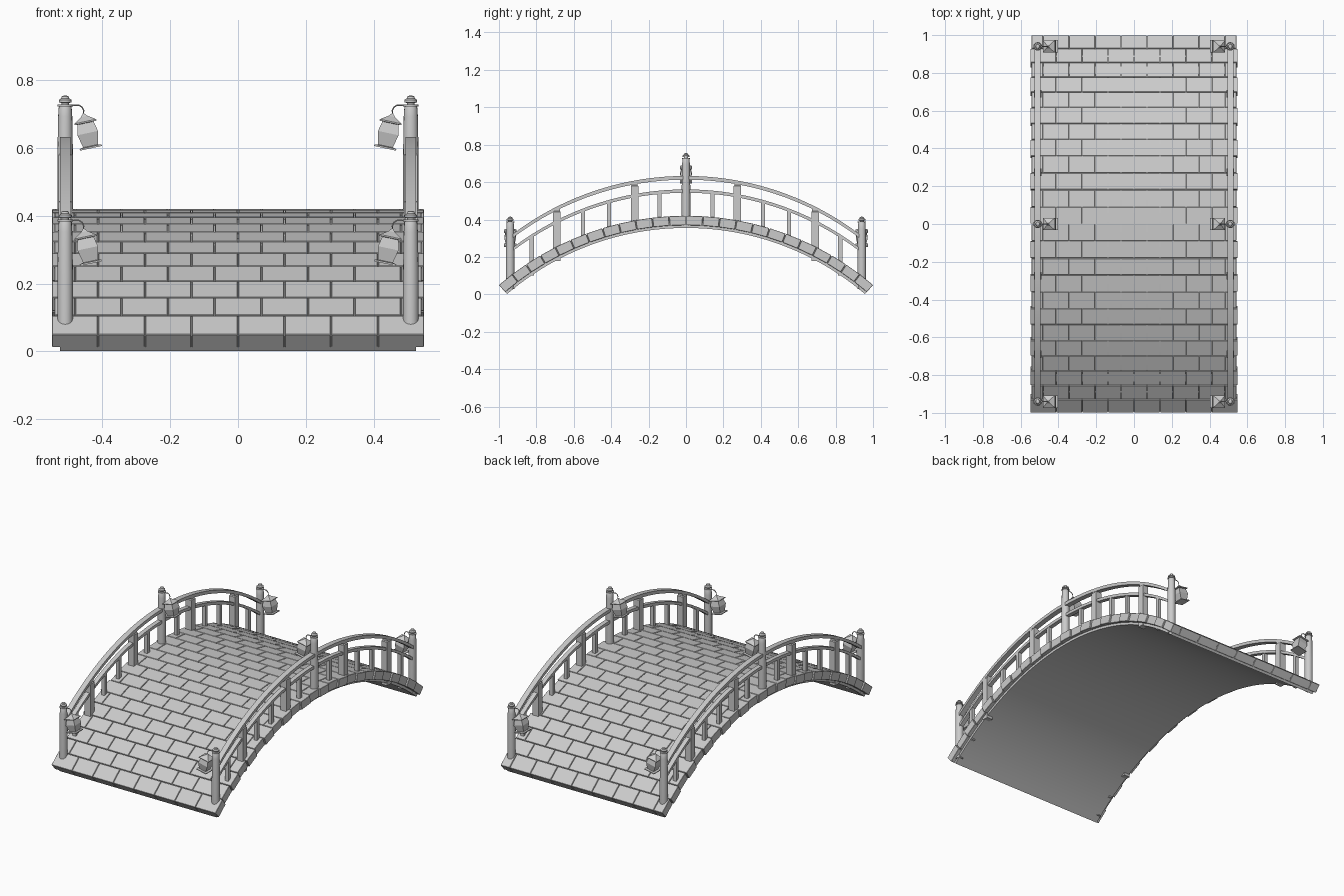
import bpy, bmesh
from math import sin, cos, asin, sqrt, pi
from mathutils import Matrix, Vector

if "Cube" in bpy.data.objects:
    bpy.data.objects.remove(bpy.data.objects["Cube"])

R, TOP = 1.536, 0.42          # deck arc radius and crown height
A = asin(1.0 / R)             # half angle of the arc


def arc(a, r):
    return r * sin(a), TOP - R + r * cos(a)


def deck(y):
    return TOP - R + sqrt(R * R - y * y)


def finish(name, bm, smooth=False):
    bmesh.ops.recalc_face_normals(bm, faces=bm.faces)
    me = bpy.data.meshes.new(name)
    bm.to_mesh(me)
    bm.free()
    ob = bpy.data.objects.new(name, me)
    bpy.context.collection.objects.link(ob)
    if smooth:
        bpy.ops.object.select_all(action='DESELECT')
        ob.select_set(True)
        bpy.context.view_layer.objects.active = ob
        bpy.ops.object.shade_smooth_by_angle(angle=0.6)
    return ob


def sweep(bm, rings):
    loops = [[bm.verts.new(p) for p in ring] for ring in rings]
    n = len(loops[0])
    for a, b in zip(loops, loops[1:]):
        for i in range(n):
            bm.faces.new((a[i], a[(i + 1) % n], b[(i + 1) % n], b[i]))
    bm.faces.new(loops[0])
    bm.faces.new(loops[-1][::-1])


def section(x0, x1, top, bottom):
    return [(x0, *top), (x1, *top), (x1, *bottom), (x0, *bottom)]


def lathe(bm, profile, n, mat):
    k, off = (sqrt(2), pi / 4) if n == 4 else (1, 0)
    sweep(bm, [[mat @ Vector((r * k * cos(off + 2 * pi * i / n),
                              r * k * sin(off + 2 * pi * i / n), z))
                for i in range(n)] for r, z in profile])


def tube(bm, pts, r, n=6):
    rings = []
    for i, p in enumerate(pts):
        d = Vector(pts[min(i + 1, len(pts) - 1)]) - Vector(pts[max(i - 1, 0)])
        q = d.to_track_quat('Z', 'Y')
        rings.append([Vector(p) + q @ Vector((r * cos(2 * pi * k / n), r * sin(2 * pi * k / n), 0))
                      for k in range(n)])
    sweep(bm, rings)


# smooth curved slab beneath the paving
bm = bmesh.new()
sweep(bm, [section(-0.525, 0.525, arc(a, R - 0.007), arc(a, R - 0.065))
           for a in [A * 0.998 * (i / 24 - 1) for i in range(49)]])
finish("deck_slab", bm, True)

# staggered paving stones
bm = bmesh.new()
ROWS, W, g = 24, 1.1 / 8, 0.0015
for row in range(ROWS):
    a0 = -A + 2 * A * row / ROWS + (g / R if row else 0)
    a1 = -A + 2 * A * (row + 1) / ROWS - (g / R if row < ROWS - 1 else 0)
    half = 0.55 if row % 2 == 0 else 0.543
    shift = 0 if row % 2 == 0 else W / 2
    cuts = [-half] + [c for c in (-0.55 + shift + W * i for i in range(9))
                      if abs(c) < half - 0.02] + [half]
    for x0, x1 in zip(cuts, cuts[1:]):
        sweep(bm, [section(x0 + g, x1 - g, arc(a, R), arc(a, R - 0.05)) for a in (a0, a1)])
stones = finish("paving_stones", bm)
bev = stones.modifiers.new("worn_edges", 'BEVEL')
bev.width, bev.segments = 0.0015, 1

POST = [(0.022, 0.0), (0.023, 0.02), (0.023, 0.2), (0.021, 0.325), (0.019, 0.352), (0.016, 0.358),
        (0.011, 0.36), (0.011, 0.365), (0.019, 0.367), (0.019, 0.374), (0.012, 0.379),
        (0.010, 0.385), (0.004, 0.387)]
LANTERN = [(0.001, 0.0), (0.010, -0.010), (0.033, -0.025), (0.033, -0.029), (0.024, -0.030),
           (0.031, -0.060), (0.022, -0.099), (0.033, -0.101), (0.033, -0.106)]

for s, side in ((-1, "left"), (1, "right")):
    X = s * 0.51
    # hand rails following the deck curve
    for part, off, w, t in (("upper_rail", 0.203, 0.016, 0.010), ("lower_rail", 0.132, 0.013, 0.009)):
        bm = bmesh.new()
        sweep(bm, [section(X - w, X + w, (y, deck(y) + off + t), (y, deck(y) + off - t))
                   for y in [0.945 * (i / 16 - 1) for i in range(33)]])
        finish(f"{side}_{part}", bm, True)

    # intermediate posts and thin balusters
    bm_mid, bm_bal = bmesh.new(), bmesh.new()
    for m in (-1, 1):
        for y in (0.275, 0.69):
            z0, z1 = deck(y) - 0.03 - 0.07 * y, deck(y) + 0.185
            lathe(bm_mid, [(0.02, z0), (0.02, z1), (0.015, z1 + 0.004), (0.015, z1 + 0.018)],
                  4, Matrix.Translation((X, m * y, 0)))
        for y in (0.142, 0.412, 0.55, 0.825):
            z0, z1 = deck(y) - 0.03 - 0.06 * y, deck(y) + 0.13
            lathe(bm_bal, [(0.011, z0), (0.011, z1)], 4, Matrix.Translation((X, m * y, 0)))
    finish(f"{side}_middle_posts", bm_mid)
    finish(f"{side}_balusters", bm_bal)

    # main posts with hook and tilted lantern
    for y, zt, place in ((-0.94, 0.415, "front"), (0, 0.755, "centre"), (0.94, 0.415, "back")):
        bm = bmesh.new()
        lathe(bm, POST, 16, Matrix.Translation((X, y, zt - 0.387)))
        finish(f"{side}_{place}_post", bm, True)

        bm = bmesh.new()
        lathe(bm, [(0.0225, -0.003), (0.0225, 0.003)], 16, Matrix.Translation((X, y, zt - 0.029)))
        tube(bm, [(s * x, y, zt + z) for x, z in
                  ((0.495, -0.029), (0.47, -0.028), (0.46, -0.034), (0.455, -0.045), (0.457, -0.056))], 0.0025)
        finish(f"{side}_{place}_hook", bm, True)

        bm = bmesh.new()
        lathe(bm, LANTERN, 4, Matrix.Translation((s * 0.456, y, zt - 0.052))
              @ Matrix.Rotation(s * 0.21, 4, 'Y'))
        finish(f"{side}_{place}_lantern", bm)
